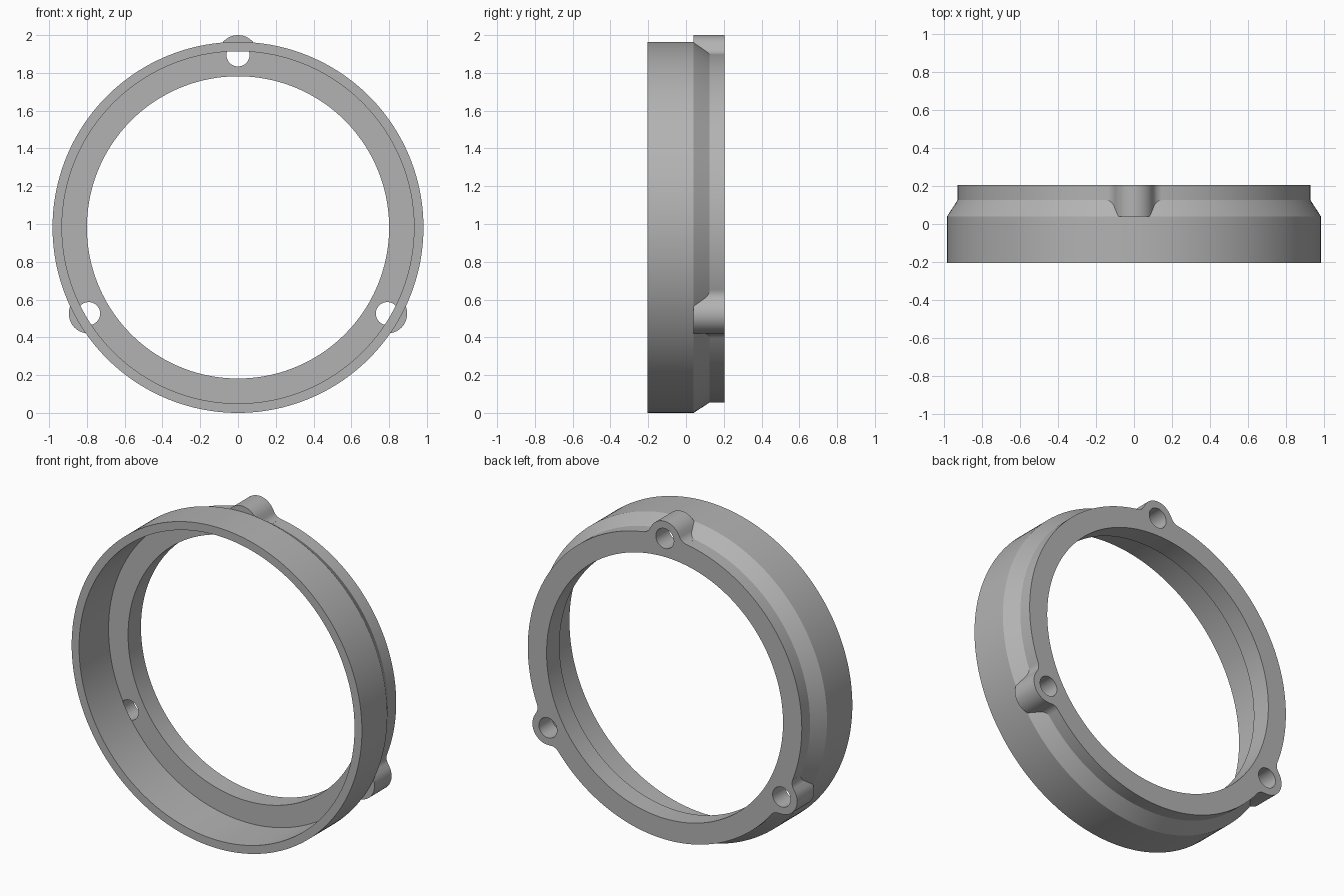
import bpy
import bmesh
from math import sin, cos, pi, radians, atan2
from mathutils import Matrix, Vector

if "Cube" in bpy.data.objects:
    bpy.data.objects.remove(bpy.data.objects["Cube"], do_unlink=True)

CENTRE_Z = 0.982
FRONT, BACK = -0.205, 0.205
SHOULDER, NECK, SHELF = 0.04, 0.125, 0.08
R_OUTER, R_NECK, R_BORE, R_OPENING = 0.982, 0.927, 0.932, 0.80
HOLE_DIST, R_HOLE, R_BOSS, R_FILLET = 0.913, 0.061, 0.105, 0.06

grey = bpy.data.materials.new("satin grey")
grey.use_nodes = True
grey.diffuse_color = (0.45, 0.45, 0.45, 1)
grey.node_tree.nodes["Principled BSDF"].inputs["Base Color"].default_value = (0.45, 0.45, 0.45, 1)


def finish(name, bm):
    bmesh.ops.recalc_face_normals(bm, faces=bm.faces)
    mesh = bpy.data.meshes.new(name)
    bm.to_mesh(mesh)
    bm.free()
    mesh.materials.append(grey)
    obj = bpy.data.objects.new(name, mesh)
    bpy.context.collection.objects.link(obj)
    return obj


def stacked_rings(name, sections, segments, dx=0.0, dz=0.0):
    """Solid of revolution along y from (radius, y) sections."""
    bm = bmesh.new()
    rings = [[bm.verts.new((dx + r * sin(2 * pi * i / segments), y,
                            CENTRE_Z + dz + r * cos(2 * pi * i / segments)))
              for i in range(segments)] for r, y in sections]
    for a, b in zip(rings, rings[1:]):
        for i in range(segments):
            j = (i + 1) % segments
            bm.faces.new((a[i], a[j], b[j], b[i]))
    bm.faces.new(rings[0])
    bm.faces.new(rings[-1])
    return finish(name, bm)


def boss(name, angle):
    """Rounded lug with concave fillets that blend into the neck."""
    phi = radians(9.0)
    fillet = Vector((sin(phi), cos(phi))) * (R_NECK + R_FILLET)
    centre = Vector((0, HOLE_DIST))
    to_boss = centre - fillet
    start = atan2(-fillet.y, -fillet.x) + 2 * pi
    end = atan2(to_boss.y, to_boss.x) + 2 * pi
    side = [Vector((sin(phi), cos(phi))) * 0.87]
    for i in range(11):
        t = start + (end - start) * i / 10
        side.append(fillet + R_FILLET * Vector((cos(t), sin(t))))
    lug = atan2(-to_boss.y, -to_boss.x)
    for i in range(1, 17):
        t = lug + (pi / 2 - lug) * i / 16
        side.append(centre + R_BOSS * Vector((cos(t), sin(t))))
    outline = side + [Vector((-p.x, p.y)) for p in reversed(side[:-1])]
    bm = bmesh.new()
    face = bm.faces.new([bm.verts.new((p.x, SHOULDER, p.y)) for p in outline])
    out = bmesh.ops.extrude_face_region(bm, geom=[face])
    top = [g for g in out["geom"] if isinstance(g, bmesh.types.BMVert)]
    bmesh.ops.translate(bm, verts=top, vec=(0, BACK - SHOULDER, 0))
    bm.transform(Matrix.Translation((0, 0, CENTRE_Z)) @ Matrix.Rotation(angle, 4, "Y"))
    return finish(name, bm)


def combine(target, tool, operation):
    mod = target.modifiers.new(operation.title(), "BOOLEAN")
    mod.operation, mod.solver, mod.object = operation, "EXACT", tool
    bpy.context.view_layer.objects.active = target
    bpy.ops.object.modifier_apply(modifier=mod.name)
    bpy.data.objects.remove(tool, do_unlink=True)


# Outer body: wide band, sloped shoulder, narrow neck
ring = stacked_rings("mounting_ring", [(R_OUTER, FRONT), (R_OUTER, SHOULDER),
                                       (R_NECK, NECK), (R_NECK, BACK)], 180)

# Three lugs around the neck
angles = [radians(a) for a in (0, 120, 240)]
for a in angles:
    combine(ring, boss("boss", a), "UNION")

# Front recess and the through opening
combine(ring, stacked_rings("recess", [(R_BORE, FRONT - 0.1), (R_BORE, SHELF)], 180), "DIFFERENCE")
combine(ring, stacked_rings("opening", [(R_OPENING, FRONT - 0.1), (R_OPENING, BACK + 0.1)], 180), "DIFFERENCE")

# Screw holes from the back into the recess shelf
for a in angles:
    hole = stacked_rings("screw_hole", [(R_HOLE, SHELF - 0.001), (R_HOLE, BACK + 0.1)], 40,
                         HOLE_DIST * sin(a), HOLE_DIST * cos(a))
    combine(ring, hole, "DIFFERENCE")

# Smooth curved walls with crisp edges
bpy.ops.object.select_all(action="DESELECT")
ring.select_set(True)
bpy.context.view_layer.objects.active = ring
bpy.ops.object.shade_smooth_by_angle(angle=radians(25))
